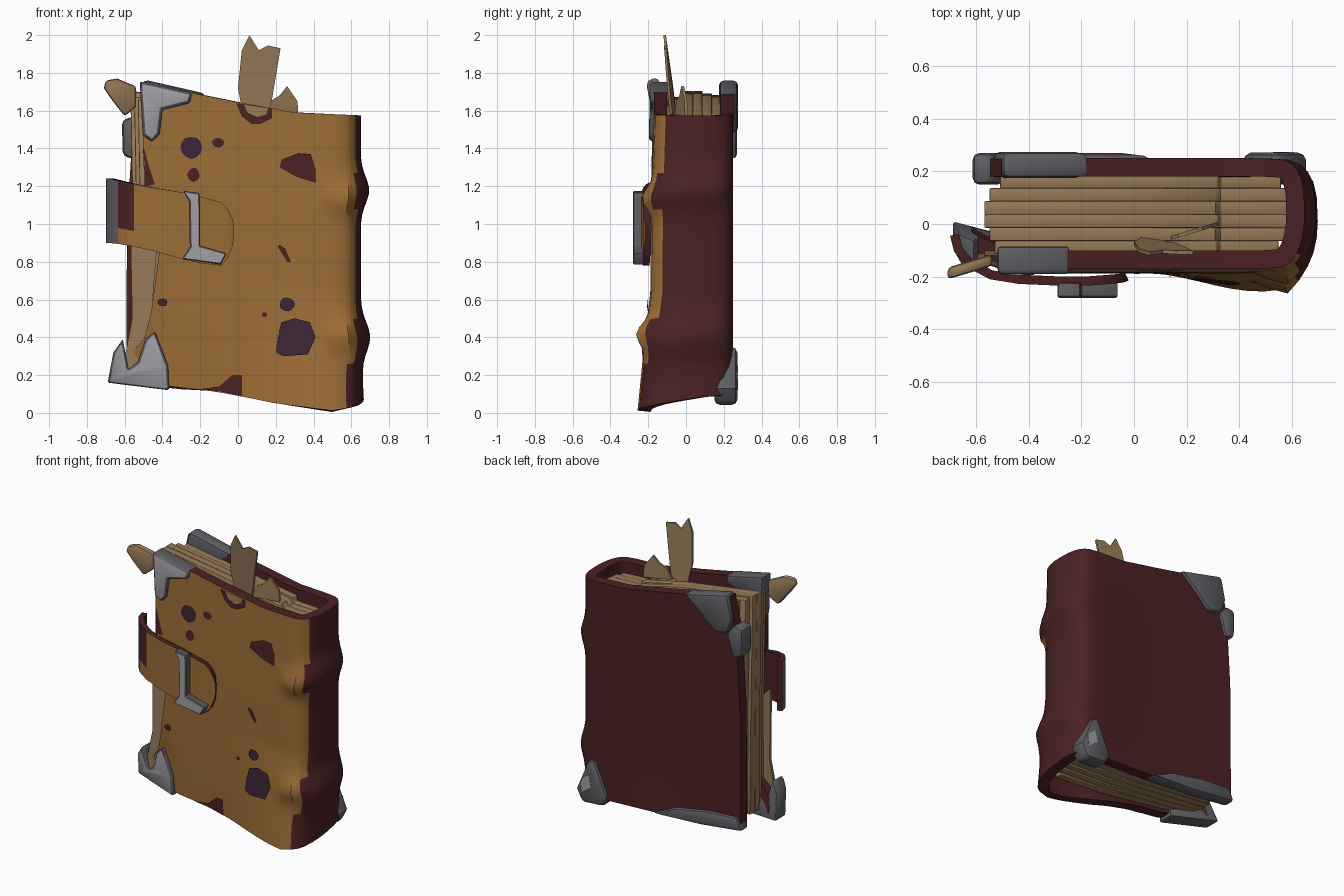
import bpy, bmesh, math, random

if "Cube" in bpy.data.objects:
    bpy.data.objects.remove(bpy.data.objects["Cube"])

random.seed(4)
def mat(name, r, g, b):
    m = bpy.data.materials.new(name)
    m.diffuse_color = (r, g, b, 1)
    m.use_nodes = True
    m.node_tree.nodes["Principled BSDF"].inputs["Base Color"].default_value = m.diffuse_color
    return m

OCHRE = mat("ochre leather", 0.33, 0.150, 0.037)
RED = mat("dark red leather", 0.070, 0.0150, 0.0165)
PAPER = mat("old paper", 0.305, 0.195, 0.098)
LIGHT = mat("light metal", 0.36, 0.35, 0.375)
DARK = mat("dark metal", 0.112, 0.112, 0.128)
STAIN = mat("purple stain", 0.043, 0.019, 0.034)

def interp(table, v):
    """Piecewise linear lookup."""
    if v <= table[0][0]:
        return table[0][1]
    for (a, p), (b, q) in zip(table, table[1:]):
        if v <= b:
            return p + (q - p) * (v - a) / (b - a)
    return table[-1][1]

def finish(name, bm, mats):
    me = bpy.data.meshes.new(name)
    bm.to_mesh(me)
    bm.free()
    for m in mats:
        me.materials.append(m)
    ob = bpy.data.objects.new(name, me)
    bpy.context.collection.objects.link(ob)
    return ob

def sheet(name, columns, rule, thick):
    """Grid of columns thickened inwards; rule picks ochre 0, red 1, metal 2 outside."""
    bm = bmesh.new()
    g = [[bm.verts.new(p) for p in col] for col in columns]
    for a, b in zip(g, g[1:]):
        for j in range(len(a) - 1):
            bm.faces.new((a[j], a[j + 1], b[j + 1], b[j]))
    bm.normal_update()
    for f in bm.faces:
        f.material_index = rule(f.calc_center_median(), f.normal)
    ob = finish(name, bm, [OCHRE, RED, DARK, RED, RED, RED])
    s = ob.modifiers.new("thickness", 'SOLIDIFY')
    s.thickness, s.offset = thick, -1
    s.material_offset = s.material_offset_rim = 3
    return ob

def slab(name, pts, yf, depth, mats, inset=0, bevel=0.012):
    """Outline in x,z extruded backwards from y = yf(x, z); inset front gets mats[1]."""
    bm = bmesh.new()
    y = yf if callable(yf) else (lambda x, z: yf)
    fr = [bm.verts.new((x, y(x, z), z)) for x, z in pts]
    bk = [bm.verts.new((x, y(x, z) + depth, z)) for x, z in pts]
    cap = bm.faces.new(fr)
    bm.faces.new(bk[::-1])
    n = len(pts)
    for i in range(n):
        bm.faces.new((fr[i], bk[i], bk[(i + 1) % n], fr[(i + 1) % n]))
    bmesh.ops.recalc_face_normals(bm, faces=bm.faces)
    if inset:
        bmesh.ops.inset_region(bm, faces=[cap], thickness=inset, depth=0.006)
        cap.material_index = 1
    ob = finish(name, bm, mats)
    if bevel:
        b = ob.modifiers.new("soft edges", 'BEVEL')
        b.width, b.segments, b.limit_method, b.angle_limit = bevel, 2, 'ANGLE', 0.9
    return ob

# ---- book shape rules
def top(x):
    return interp([(-0.6, 1.765), (-0.5, 1.745), (0, 1.645), (0.3, 1.59), (0.65, 1.575)], x)

def bottom(x, y):
    f = interp([(-0.65, 0.175), (-0.11, 0.11), (0.2, 0.05), (0.5, 0.012), (0.66, 0.04)], x)
    b = interp([(-0.6, 0.17), (0, 0.115), (0.6, 0.09)], x)
    return f + (b - f) * min(1, max(0, (y + 0.2) / 0.33))

def left_edge(z):
    return interp([(0.15, -0.64), (0.3, -0.5), (0.45, -0.46), (0.82, -0.41), (1.0, -0.44),
                   (1.2, -0.5), (1.75, -0.51)], z)

def back_edge(z):
    return interp([(0.2, -0.59), (0.9, -0.585), (1.4, -0.555), (1.65, -0.5)], z)

def front_y(x, z):
    y = -0.17 - 0.018 * math.sin(math.pi * min(1, max(0, z / 1.6)))
    y -= 0.095 * max(0, 1 - z / 0.7) * math.exp(-((x - 0.48) / 0.3) ** 2)
    y += 0.12 * max(0, (-x - 0.35) / 0.3) * max(0, 1 - z / 0.5)
    for bz in (1.19, 0.47):
        y -= 0.04 * math.exp(-((x - 0.56) / 0.06) ** 2 - ((z - bz) / 0.07) ** 2)
    return y

# ---- cover wrapped from the back round the spine to the front
NV = 40
columns = []
def add_column(fn):
    col = []
    for j in range(NV + 1):
        t = j / NV
        x, y = fn(0.08 + t * 1.55)
        lo = bottom(x, y)
        col.append((x, y, lo + (top(x) - lo) * t))
    columns.append(col)

for i in range(10):
    def back(z):
        x0 = back_edge(z)
        return x0 + (0.5 - x0) * i / 10, 0.25 - 0.012 * math.sin(2 * z) * math.sin(0.3 * i)
    add_column(back)
for i in range(13):
    a = math.radians(90 - 15 * i)
    def spine(z):
        c, s = max(0, math.cos(a)) ** 0.6, math.sin(a)
        if s > 0:
            s = s ** 0.7
        r = 0.15 + 0.045 * math.exp(-((z - 1.22) / 0.1) ** 2) + 0.05 * math.exp(-((z - 0.42) / 0.11) ** 2)
        r += 0.02 * max(0, 1 - z / 0.4)
        yf = front_y(0.5, z)
        x, y = 0.5 + r * c, (0.25 + yf) / 2 + (0.25 - yf) / 2 * s
        if a < -0.9:
            # raised bands spill over onto the front
            for bz in (1.19, 0.47):
                y -= 0.045 * math.exp(-((x - 0.57) / 0.06) ** 2 - ((z - bz) / 0.07) ** 2)
        return x, y
    add_column(spine)
for i in range(1, 19):
    def front(z):
        x = 0.5 + (left_edge(z) - 0.5) * i / 18
        return x, front_y(x, z)
    add_column(front)

def cover_rule(c, n):
    corner = c.x > 0.575 and c.z < 0.25
    return 0 if n.y < -0.4 and c.y < -0.07 and c.x < 0.622 and not corner else 1
sheet("cover", columns, cover_rule, 0.07)

# ---- page block made of loose bundles
for k in range(6):
    j = random.uniform(-0.015, 0.02)
    xl = (-0.53, -0.55, -0.57, -0.57, -0.55, -0.51)[k]
    h = (-0.05, -0.03, -0.01, 0.0, -0.01, -0.03)[k] + j
    xr = (0.55, 0.58, 0.59, 0.59, 0.585, 0.56)[k]
    y = -0.115 + 0.05 * k
    slab("page_bundle", [(xl + 0.02, bottom(xl, y) + 0.03), (0.2, bottom(0.2, y) + 0.03),
                         (xr, bottom(0.55, y) + 0.035), (xr, 1.50), (0.33, 1.51),
                         (0.32 + j, 1.55 + j), (0, 1.63 + h), (xl, 1.715 + h), (xl + 0.015, 0.9)],
         y, 0.052, [PAPER], bevel=0.006)

# ---- torn and loose sheets
slab("torn_leaf", [(0.03, 1.56), (0.16, 1.58), (0.18, 1.66), (0.20, 1.78), (0.225, 1.93), (0.16, 1.945),
                   (0.11, 1.92), (0.06, 2.0), (0.02, 1.92), (0.0, 1.72)],
     lambda x, z: -0.095 - 0.025 * (z - 1.6) / 0.4 + 0.35 * (0.22 - x) * (2.0 - z), 0.014, [PAPER], bevel=0)
slab("small_torn_leaf", [(0.14, 1.58), (0.32, 1.57), (0.315, 1.65), (0.26, 1.73), (0.22, 1.68), (0.17, 1.65)],
     lambda x, z: -0.06 + 0.3 * (x - 0.14), 0.014, [PAPER], bevel=0)
slab("curled_scrap", [(-0.60, 1.57), (-0.54, 1.62), (-0.54, 1.73), (-0.58, 1.745), (-0.64, 1.77), (-0.70, 1.76),
                      (-0.71, 1.72), (-0.67, 1.66)],
     lambda x, z: -0.16 + 0.3 * (x + 0.54), 0.045, [PAPER], bevel=0.015)
slab("loose_side_page", [(-0.57, 1.0), (-0.43, 0.86), (-0.46, 0.5), (-0.51, 0.3), (-0.57, 0.2), (-0.61, 0.24),
                         (-0.56, 0.5)], lambda x, z: -0.14 + 0.02 * z, 0.02, [PAPER], bevel=0)

# ---- strap curling round the open side
path = [(-0.02, -0.215, 0.99, 0.93), (-0.03, -0.22, 1.03, 0.88), (-0.055, -0.225, 1.08, 0.82),
        (-0.09, -0.228, 1.115, 0.78), (-0.18, -0.235, 1.14, 0.79), (-0.28, -0.235, 1.165, 0.81),
        (-0.44, -0.228, 1.19, 0.855), (-0.55, -0.21, 1.212, 0.88), (-0.635, -0.165, 1.23, 0.895),
        (-0.685, -0.105, 1.24, 0.90), (-0.70, -0.045, 1.24, 0.90)]
cols = [[(x, y, b + (t - b) * j / 8) for j in range(9)] for x, y, t, b in path]
sheet("strap", cols, lambda c, n: 2 if c.x < -0.64 else 1 if c.x < -0.56 and c.z > 0.97 else 0, 0.035)
slab("buckle", [(-0.29, 1.175), (-0.26, 1.12), (-0.255, 0.88), (-0.295, 0.815), (-0.09, 0.785), (-0.06, 0.845),
                (-0.2, 0.885), (-0.2, 1.13), (-0.205, 1.165)], -0.275, 0.05, [DARK, LIGHT], 0.008, 0.006)

# ---- metal corners
def clip_y(x, z):
    return front_y(x, z) - 0.015
slab("front_top_corner", [(-0.52, 1.755), (-0.505, 1.47), (-0.455, 1.435), (-0.415, 1.475), (-0.40, 1.605),
                          (-0.255, 1.64), (-0.245, 1.695)], clip_y, 0.1, [DARK, LIGHT], 0.018)
slab("front_bottom_corner", [(-0.69, 0.16), (-0.365, 0.12), (-0.37, 0.25), (-0.44, 0.43), (-0.49, 0.39),
                             (-0.53, 0.27), (-0.58, 0.23), (-0.61, 0.39), (-0.66, 0.32)],
     clip_y, 0.11, [DARK, LIGHT], 0.014)
slab("back_top_corner", [(-0.17, 1.69), (-0.5, 1.765), (-0.535, 1.6), (-0.5, 1.5), (-0.4, 1.48), (-0.3, 1.58)],
     0.175, 0.1, [DARK], bevel=0.025)
slab("back_edge_clip", [(-0.61, 1.36), (-0.535, 1.34), (-0.49, 1.5), (-0.55, 1.57), (-0.615, 1.55)],
     0.15, 0.12, [DARK], bevel=0.025)
slab("back_spine_corner", [(0.61, 0.04), (0.655, 0.13), (0.57, 0.33), (0.52, 0.36), (0.41, 0.12), (0.45, 0.05)],
     0.15, 0.122, [DARK], bevel=0.03)
slab("back_bottom_corner", [(0.08, 0.105), (-0.1, 0.19), (-0.35, 0.235), (-0.57, 0.25), (-0.61, 0.16), (-0.3, 0.125)],
     0.175, 0.095, [DARK], bevel=0.025)
slab("back_corner_shine", [(0.60, 0.12), (0.61, 0.2), (0.55, 0.25), (0.53, 0.17)], 0.268, 0.006, [LIGHT], bevel=0)

# ---- stains and worn chips as thin plates following the front
def plate(name, pts, m, lift=0.007):
    bm = bmesh.new()
    vs = [bm.verts.new((x, front_y(x, z) - lift, z)) for x, z in pts]
    f = bm.faces.new(vs)
    bm.normal_update()
    if f.normal.y > 0:
        f.normal_flip()
    finish(name, bm, [m])

def blob(name, x, z, rx, rz, m, n=12):
    pts = []
    for i in range(n):
        a, w = 2 * math.pi * i / n, random.uniform(0.94, 1.08)
        pts.append((x + rx * w * math.cos(a), z + rz * w * math.sin(a)))
    plate(name, pts, m)

for x, z, rx, rz, m in [(-0.25, 1.405, 0.057, 0.057, STAIN), (-0.105, 1.43, 0.032, 0.025, RED),
                        (-0.235, 1.26, 0.032, 0.035, RED), (0.26, 0.575, 0.04, 0.036, STAIN),
                        (0.14, 0.52, 0.013, 0.013, RED), (-0.4, 0.585, 0.027, 0.02, RED)]:
    blob("spot", x, z, rx, rz, m)
plate("large_stain", [(0.2, 0.32), (0.24, 0.3), (0.37, 0.31), (0.41, 0.4), (0.38, 0.48), (0.3, 0.5),
                      (0.23, 0.48), (0.21, 0.4)], STAIN)
plate("large_worn_patch", [(0.22, 1.3), (0.31, 1.25), (0.41, 1.22), (0.41, 1.29), (0.385, 1.37), (0.32, 1.375),
                           (0.23, 1.34)], RED)
plate("sliver", [(0.21, 0.88), (0.26, 0.8), (0.28, 0.8), (0.25, 0.87), (0.22, 0.89)], RED)
plate("top_chip", [(-0.01, 1.64), (0.02, 1.57), (0.07, 1.53), (0.12, 1.53), (0.18, 1.56), (0.18, 1.61)], RED)
plate("top_chip_paper", [(0.03, 1.635), (0.05, 1.59), (0.1, 1.565), (0.15, 1.58), (0.16, 1.615)], PAPER, 0.011)
plate("bottom_chip", [(-0.2, 0.125), (-0.1, 0.115), (0.02, 0.09), (0.02, 0.2), (-0.03, 0.2), (-0.1, 0.14)], RED)
plate("edge_chip", [(-0.495, 1.2), (-0.44, 1.21), (-0.47, 1.3), (-0.497, 1.4)], RED)

# ---- apply modifiers, then smooth the soft surfaces
bpy.ops.object.select_all(action='SELECT')
bpy.context.view_layer.objects.active = bpy.data.objects["cover"]
bpy.ops.object.convert(target='MESH')
bpy.ops.object.shade_smooth_by_angle(angle=math.radians(35))
